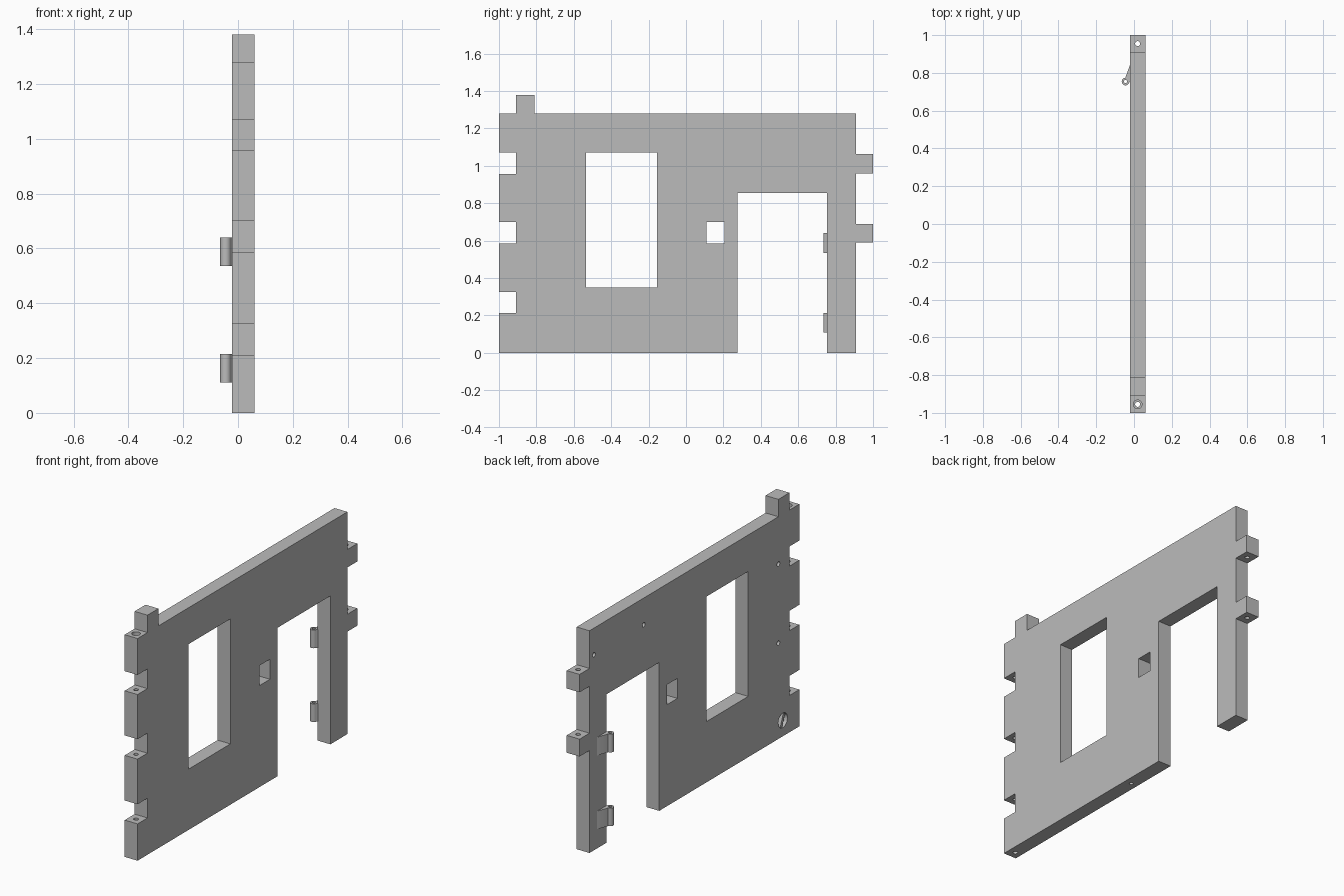
import bpy, bmesh, math
from mathutils import Matrix, Vector

old = bpy.data.objects.get("Cube")
if old:
    bpy.data.objects.remove(old, do_unlink=True)

X0, X1 = -0.022, 0.06          # wall faces
XM = (X0 + X1) / 2

grey = bpy.data.materials.new("plain grey")
grey.use_nodes = True
colour = (0.5, 0.5, 0.5, 1)
grey.diffuse_color = colour
grey.node_tree.nodes["Principled BSDF"].inputs["Base Color"].default_value = colour


def make(name, bm):
    bmesh.ops.recalc_face_normals(bm, faces=bm.faces)
    mesh = bpy.data.meshes.new(name)
    bm.to_mesh(mesh)
    bm.free()
    mesh.materials.append(grey)
    ob = bpy.data.objects.new(name, mesh)
    bpy.context.collection.objects.link(ob)
    return ob


def prism(name, points, depth):
    """Extrude a closed outline along the depth vector."""
    bm = bmesh.new()
    face = bm.faces.new([bm.verts.new(p) for p in points])
    new = bmesh.ops.extrude_face_region(bm, geom=[face])["geom"]
    moved = [v for v in new if isinstance(v, bmesh.types.BMVert)]
    bmesh.ops.translate(bm, verts=moved, vec=Vector(depth))
    return make(name, bm)


def opening(y0, y1, z0, z1):
    pts = [(X0 - 0.1, y, z) for y, z in ((y0, z0), (y1, z0), (y1, z1), (y0, z1))]
    return prism("opening_cutter", pts, (X1 - X0 + 0.2, 0, 0))


def rod(name, r, start, end, sides=24):
    a, b = Vector(start), Vector(end)
    turn = Vector((0, 0, 1)).rotation_difference(b - a).to_matrix().to_4x4()
    bm = bmesh.new()
    bmesh.ops.create_cone(bm, cap_ends=True, segments=sides, radius1=r, radius2=r,
                          depth=(b - a).length,
                          matrix=Matrix.Translation((a + b) / 2) @ turn)
    return make(name, bm)


def boolean(ob, others, operation="DIFFERENCE"):
    for other in others:
        mod = ob.modifiers.new("cut", "BOOLEAN")
        mod.operation, mod.solver, mod.object = operation, "EXACT", other
        bpy.context.view_layer.objects.active = ob
        bpy.ops.object.modifier_apply(modifier=mod.name)
        bpy.data.objects.remove(other, do_unlink=True)


def smooth(ob):
    bpy.ops.object.select_all(action="DESELECT")
    ob.select_set(True)
    bpy.context.view_layer.objects.active = ob
    bpy.ops.object.shade_smooth_by_angle(angle=math.radians(35))


# Wall outline: doorway at the bottom, tabs on one end, notches on the other
TOP, END, INNER = 1.28, 1.0, 0.91
outline = [(-END, 0), (0.275, 0), (0.275, 0.855), (0.755, 0.855), (0.755, 0), (INNER, 0)]
for z0, z1 in ((0.59, 0.69), (0.96, 1.063)):
    outline += [(INNER, z0), (END, z0), (END, z1), (INNER, z1)]
outline += [(INNER, TOP), (-0.81, TOP), (-0.81, 1.38), (-INNER, 1.38), (-INNER, TOP), (-END, TOP)]
for z0, z1 in ((0.957, 1.07), (0.585, 0.70), (0.212, 0.325)):
    outline += [(-END, z1), (-INNER, z1), (-INNER, z0), (-END, z0)]
wall = prism("wall_panel", [(X0, y, z) for y, z in outline], (X1 - X0, 0, 0))

# Window, latch slot and pin holes
PIN = 0.955
cutters = [opening(-0.535, -0.155, 0.35, 1.07), opening(0.11, 0.205, 0.585, 0.70)]
cutters += [rod("pin_cutter", 0.013, (XM, y, -0.1), (XM, y, 1.5)) for y in (-PIN, PIN)]
cutters += [rod("counterbore_cutter", 0.023, (XM, -PIN, 1.25), (XM, -PIN, 1.4)),
            rod("base_hole_cutter", 0.011, (XM, 0, -0.1), (XM, 0, 0.1))]
# Small blind holes on the inner face
for y, z in ((0.416, 1.126), (0.869, 1.126), (-0.81, 1.008), (-0.81, 0.552)):
    cutters.append(rod("peg_hole_cutter", 0.013, (X0 - 0.1, y, z), (X0 + 0.04, y, z)))
# Round recess near the lower corner
RY, RZ = -0.85, 0.092
cutters.append(rod("recess_cutter", 0.042, (X0 - 0.1, RY, RZ), (X0 + 0.02, RY, RZ), 32))
boolean(wall, cutters)
smooth(wall)

# Slanted bar across the recess
bar_points = []
for along, across in ((-0.039, -0.009), (0.039, -0.009), (0.039, 0.009), (-0.039, 0.009)):
    c, s = math.cos(1.2), math.sin(1.2)
    bar_points.append((X0 + 0.001, RY - along * c + across * s, RZ + along * s + across * c))
prism("recess_bar", bar_points, (0.019, 0, 0))

# Hinges: a knuckle with a tapered arm running back to the wall
HX, HY, R = -0.045, 0.754, 0.02
for label, z0, z1 in (("lower", 0.11, 0.214), ("upper", 0.535, 0.64)):
    arm = [(HX + 0.012, HY - 0.014, z0), (X0 + 0.004, HY + 0.002, z0),
           (X0 + 0.004, 0.845, z0), (X0, 0.84, z0), (HX - 0.004, HY + 0.012, z0)]
    hinge = prism(label + "_hinge", arm, (0, 0, z1 - z0))
    boolean(hinge, [rod("knuckle", R, (HX, HY, z0), (HX, HY, z1))], "UNION")
    boolean(hinge, [rod("bore_cutter", 0.009, (HX, HY, z0 - 0.1), (HX, HY, z1 + 0.1))])
    smooth(hinge)
